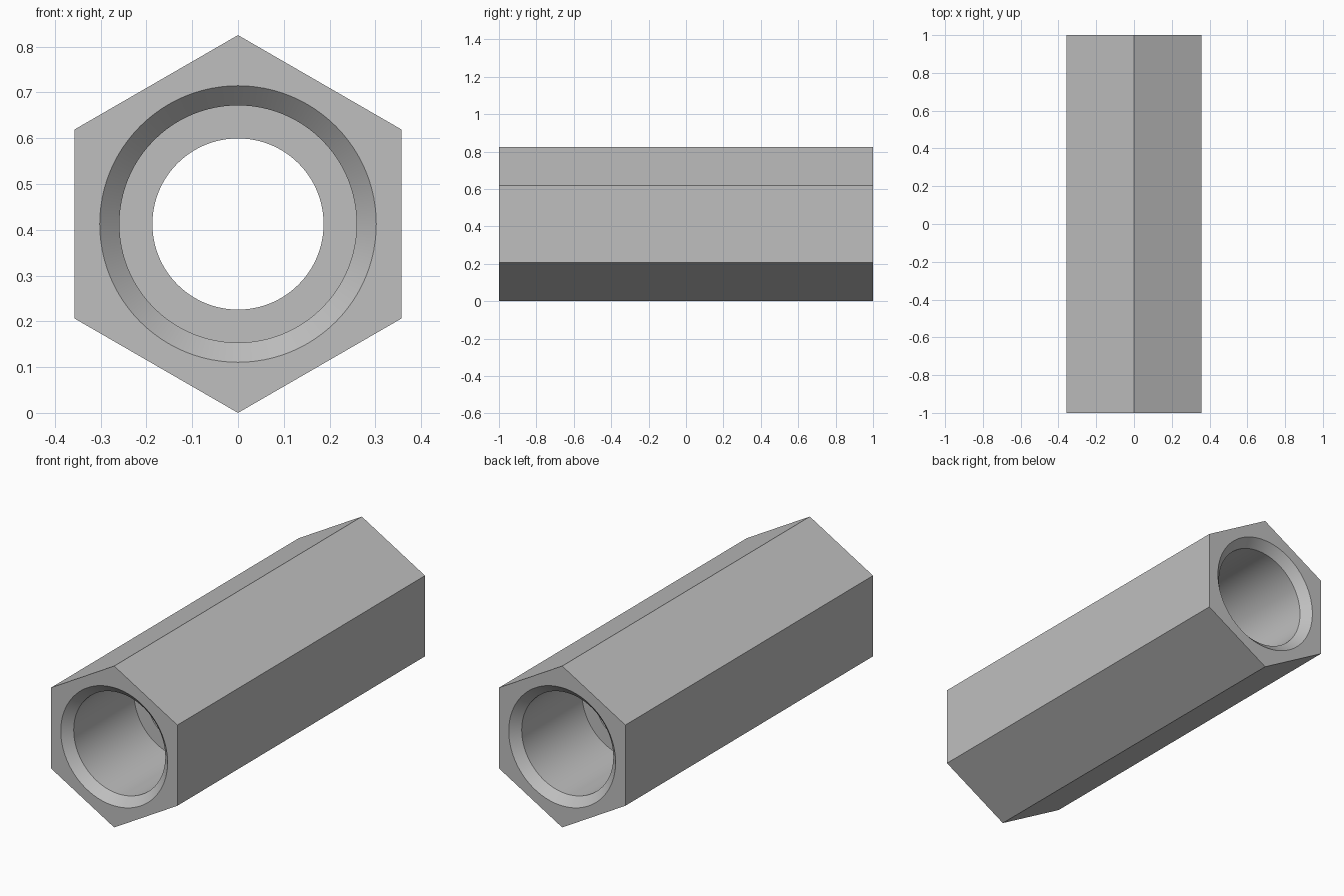
import bpy, bmesh
from math import sin, cos, pi

if "Cube" in bpy.data.objects:
    bpy.data.objects.remove(bpy.data.objects["Cube"], do_unlink=True)

HEX_R = 0.4125       # corner radius of the hexagon
HALF = 1.0           # half length
MOUTH_R, BORE_R, HOLE_R = 0.302, 0.259, 0.187
CHAMFER, DEPTH = 0.043, 0.53
SIDES = 96           # multiple of six, so corners land on points

steel = bpy.data.materials.new("steel_grey")
steel.use_nodes = True
colour = (0.52, 0.52, 0.52, 1)
steel.diffuse_color = colour
steel.node_tree.nodes["Principled BSDF"].inputs["Base Color"].default_value = colour


def hexagon(t):
    """Radius of the hexagon in direction t, corner at the top."""
    return HEX_R * cos(pi / 6) / cos(t % (pi / 3) - pi / 6)


def circle(radius):
    return lambda t: radius


def ring(bm, outline, y):
    angles = [2 * pi * i / SIDES for i in range(SIDES)]
    return [bm.verts.new((outline(t) * sin(t), y, HEX_R + outline(t) * cos(t)))
            for t in angles]


# Section of the front half, from outer skin to the narrow hole
half = [(hexagon, HALF), (circle(MOUTH_R), HALF),
        (circle(BORE_R), HALF - CHAMFER),
        (circle(BORE_R), HALF - DEPTH), (circle(HOLE_R), HALF - DEPTH)]
section = [(o, -y) for o, y in half] + half[::-1]

# Closed loop of rings forms the sleeve, its counterbores and its hole
bm = bmesh.new()
rings = [ring(bm, o, y) for o, y in section]
for k, a in enumerate(rings):
    b = rings[(k + 1) % len(rings)]
    for i in range(SIDES):
        j = (i + 1) % SIDES
        bm.faces.new((a[i], a[j], b[j], b[i]))
bmesh.ops.recalc_face_normals(bm, faces=bm.faces)

mesh = bpy.data.meshes.new("hexagonal_sleeve")
bm.to_mesh(mesh)
bm.free()
mesh.materials.append(steel)
sleeve = bpy.data.objects.new("hexagonal_sleeve", mesh)
bpy.context.collection.objects.link(sleeve)

# Smooth bores, crisp edges
bpy.ops.object.select_all(action='DESELECT')
sleeve.select_set(True)
bpy.context.view_layer.objects.active = sleeve
bpy.ops.object.shade_smooth_by_angle(angle=pi / 7)
